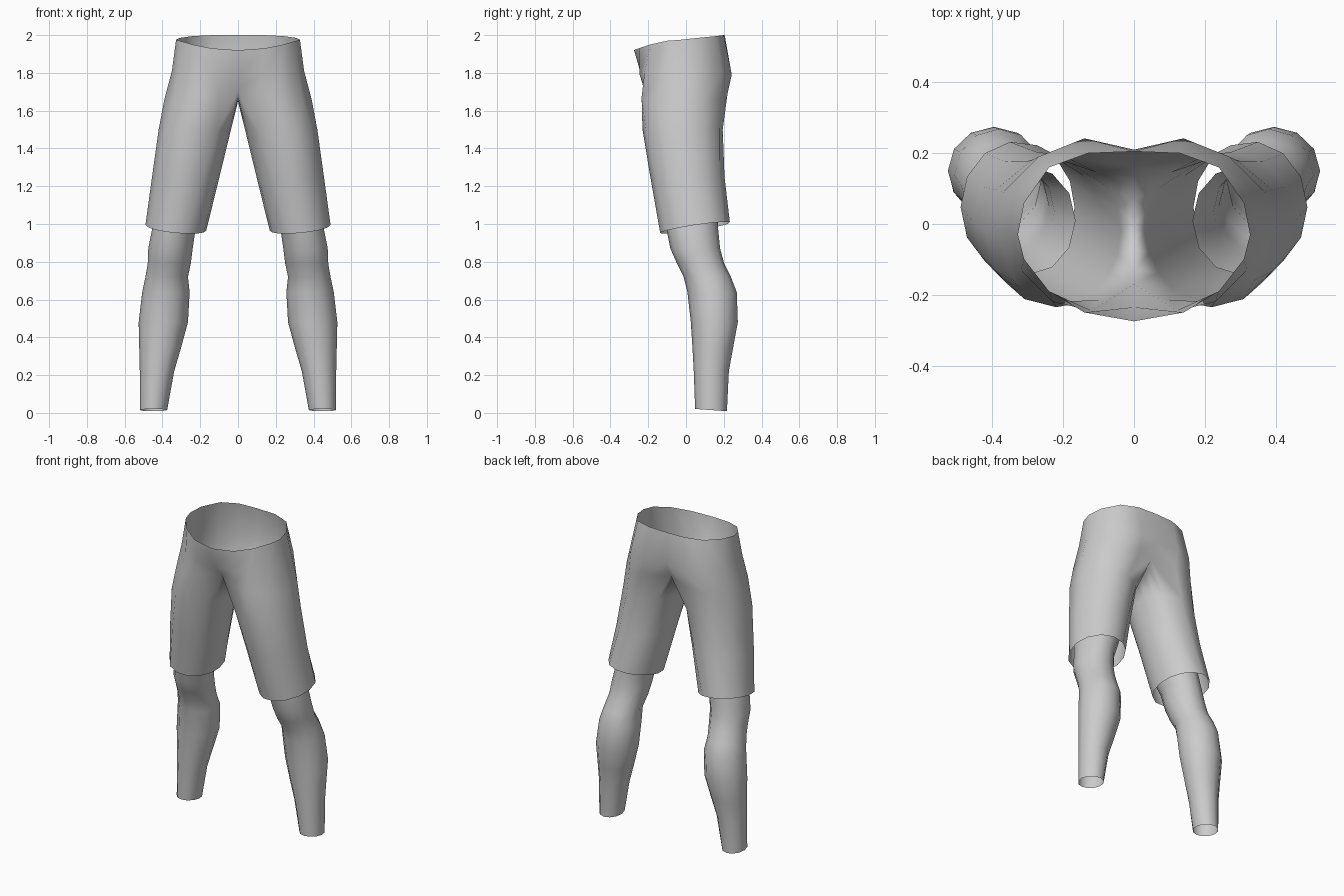
import bpy
import bmesh
from math import cos, sin, radians

if "Cube" in bpy.data.objects:
    bpy.data.objects.remove(bpy.data.objects["Cube"])

grey = bpy.data.materials.new("plain grey")
grey.diffuse_color = (0.6, 0.6, 0.6, 1)
grey.use_nodes = True
grey.node_tree.nodes["Principled BSDF"].inputs["Base Color"].default_value = grey.diffuse_color


def finish(name, bm):
    """Turn one side into a smooth object mirrored across x = 0."""
    for f in bm.faces:
        f.smooth = True
    mesh = bpy.data.meshes.new(name)
    bm.to_mesh(mesh)
    bm.free()
    mesh.materials.append(grey)
    obj = bpy.data.objects.new(name, mesh)
    bpy.context.collection.objects.link(obj)
    mod = obj.modifiers.new("mirror", 'MIRROR')
    mod.use_mirror_merge = True
    mod.merge_threshold = 0.002


def add_ring(bm, points):
    return [bm.verts.new(p) for p in points]


def bridge(bm, low, high, count):
    """Join the first edges of two rings, going up."""
    for i in range(count):
        j = (i + 1) % len(low)
        bm.faces.new((low[i], low[j], high[j], high[i]))


def oval(x0, x1, y0, y1, z, angles, tilt_x=0.0, tilt_y=0.0):
    """Oval section from its x and y limits, with a tilted height."""
    cx, rx = (x0 + x1) / 2, (x1 - x0) / 2
    cy, ry = (y0 + y1) / 2, (y1 - y0) / 2 * 1.02
    return [(cx + rx * cos(a), cy + ry * sin(a),
             z + tilt_x * cos(a) + tilt_y * sin(a)) for a in angles]


def trouser_angles(span):
    """Nine points round the outside, five round the inside."""
    deg = [span * (i - 4) / 4 for i in range(9)]
    deg += [span + (360 - 2 * span) * k / 6 for k in range(1, 6)]
    return [radians(d) for d in deg]


# Shorts: half rings from front seam to back seam, then the leg tube
waist = [(0, -.275, 1.92), (.14, -.25, 1.93), (.24, -.19, 1.95),
         (.31, -.10, 1.97), (.328, -.03, 1.975), (.31, .06, 1.985),
         (.24, .16, 1.995), (.13, .20, 2.0), (0, .205, 2.0)]
hip = [(0, -.235, 1.78), (.12, -.245, 1.79), (.23, -.22, 1.80),
       (.32, -.13, 1.81), (.35, -.02, 1.81), (.34, .08, 1.81),
       (.27, .19, 1.80), (.14, .242, 1.79), (0, .21, 1.80)]
crotch = [(0, -.17, 1.71), (.10, -.215, 1.69), (.22, -.235, 1.67),
          (.34, -.16, 1.66), (.39, -.02, 1.66), (.37, .09, 1.66),
          (.29, .18, 1.66), (.14, .22, 1.69), (0, .16, 1.70),
          (0, .13, 1.67), (0, .07, 1.655), (0, 0, 1.65),
          (0, -.07, 1.655), (0, -.13, 1.675)]

bm = bmesh.new()
top, mid, low = (add_ring(bm, r) for r in (waist, hip, crotch))
bridge(bm, mid, top, 8)
bridge(bm, low, mid, 8)
upper = low
for section in (oval(.037, .42, -.228, .192, 1.50, trouser_angles(130)),
                oval(.098, .455, -.185, .20, 1.25, trouser_angles(120)),
                oval(.168, .49, -.135, .23, .98, trouser_angles(110),
                     .015, .028)):
    ring = add_ring(bm, section)
    bridge(bm, ring, upper, 14)
    upper = ring
finish("shorts", bm)

# Legs: x limits, y limits and height of each section, ankle to thigh
leg_sections = [
    (.375, .52, .05, .215, .015),
    (.338, .52, .043, .225, .22),
    (.30, .523, .036, .248, .35),
    (.265, .526, .028, .272, .48),
    (.256, .507, .01, .266, .64),
    (.265, .49, -.01, .235, .72),
    (.25, .478, -.045, .20, .79),
    (.24, .475, -.08, .178, .87),
    (.225, .455, -.10, .168, .97),
    (.165, .43, -.14, .16, 1.12),
]
round_angles = [radians(30 * i) for i in range(12)]
bm = bmesh.new()
lower = None
for x0, x1, y0, y1, z in leg_sections:
    tilt = -.006 if lower is None else 0
    ring = add_ring(bm, oval(x0, x1, y0, y1, z, round_angles, 0, tilt))
    if lower:
        bridge(bm, lower, ring, 12)
    lower = ring
finish("legs", bm)
